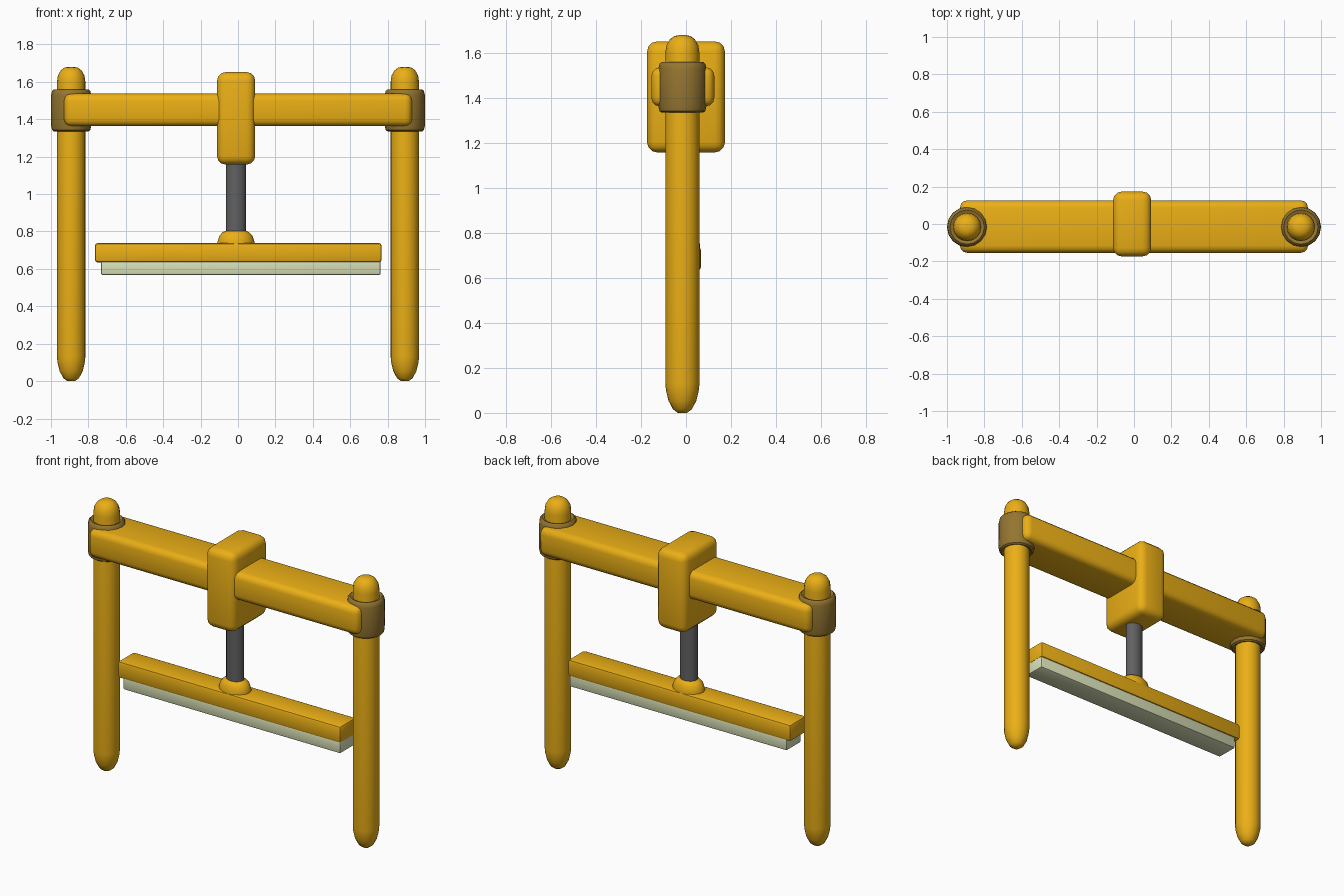
import bpy, bmesh, math

if "Cube" in bpy.data.objects:
    bpy.data.objects.remove(bpy.data.objects["Cube"])


def material(name, rgb):
    m = bpy.data.materials.new(name)
    m.diffuse_color = (*rgb, 1)
    m.use_nodes = True
    m.node_tree.nodes["Principled BSDF"].inputs["Base Color"].default_value = m.diffuse_color
    return m


GOLD = material("gold_paint", (0.83, 0.43, 0.008))
BRONZE = material("dark_bronze", (0.30, 0.18, 0.03))
STEEL = material("dark_steel", (0.12, 0.12, 0.12))
PAD = material("pale_pad", (0.70, 0.76, 0.48))


def finish(name, bm, mat, angle):
    bmesh.ops.recalc_face_normals(bm, faces=bm.faces)
    me = bpy.data.meshes.new(name)
    bm.to_mesh(me)
    bm.free()
    me.materials.append(mat)
    ob = bpy.data.objects.new(name, me)
    bpy.context.collection.objects.link(ob)
    bpy.ops.object.select_all(action='DESELECT')
    ob.select_set(True)
    bpy.context.view_layer.objects.active = ob
    bpy.ops.object.shade_smooth_by_angle(angle=math.radians(angle))
    return ob


def box(name, lo, hi, mat, bevel, segments=3):
    """Rounded box between two corners."""
    bm = bmesh.new()
    bmesh.ops.create_cube(bm, size=1)
    for v in bm.verts:
        v.co = [(a + b) / 2 + c * (b - a) for a, b, c in zip(lo, hi, v.co)]
    bmesh.ops.bevel(bm, geom=bm.edges[:], offset=bevel, segments=segments,
                    profile=0.5, affect='EDGES')
    return finish(name, bm, mat, 40)


def lathe(name, profile, x, y, mat, sides=16, y_scale=1.0, angle=40):
    """Closed solid turned from (radius, z) points, bottom to top."""
    bm = bmesh.new()
    rings = []
    for r, z in profile:
        rings.append([bm.verts.new((x + r * math.cos(math.tau * i / sides),
                                    y + r * y_scale * math.sin(math.tau * i / sides), z))
                      for i in range(sides)])
    for a, b in zip(rings, rings[1:]):
        for i in range(sides):
            j = (i + 1) % sides
            bm.faces.new((a[i], a[j], b[j], b[i]))
    bm.faces.new(rings[0])
    bm.faces.new(rings[-1])
    return finish(name, bm, mat, angle)


Y = -0.016

# Round-ended posts and the collars that grip the beam
post = [(0.02, 0), (0.042, 0.016), (0.062, 0.054), (0.073, 0.1), (0.076, 0.13),
        (0.076, 1.60), (0.071, 1.634), (0.055, 1.662), (0.035, 1.676), (0.014, 1.68)]
collar = [(0.07, 1.345), (0.092, 1.335), (0.102, 1.342), (0.107, 1.365),
          (0.108, 1.45), (0.107, 1.53), (0.102, 1.552), (0.092, 1.56), (0.07, 1.55)]
for side, sx in (("left", -1), ("right", 1)):
    lathe(side + "_post", post, sx * 0.892, Y, GOLD, angle=60)
    lathe(side + "_collar", collar, sx * 0.892, Y, BRONZE)

# Cross beam and central housing
box("cross_beam", (-0.93, -0.154, 1.363), (0.93, 0.126, 1.537), GOLD, 0.038)
box("centre_housing", (-0.112, -0.173, 1.158), (0.092, 0.173, 1.652), GOLD, 0.045)

# Plunger rod and its flattened ball joint
lathe("plunger_rod", [(0.054, 0.72), (0.054, 1.2)], -0.011, -0.012, STEEL, y_scale=0.8)
lathe("ball_joint", [(0.099, 0.70), (0.099, 0.745), (0.088, 0.778), (0.07, 0.797), (0.045, 0.806)],
      -0.011, -0.012, GOLD, y_scale=0.76, angle=50)

# Press bar and the pad below it
box("press_bar", (-0.765, -0.092, 0.634), (0.768, 0.067, 0.738), GOLD, 0.015, 2)
box("press_pad", (-0.733, -0.085, 0.567), (0.763, 0.058, 0.655), PAD, 0.01, 2)
